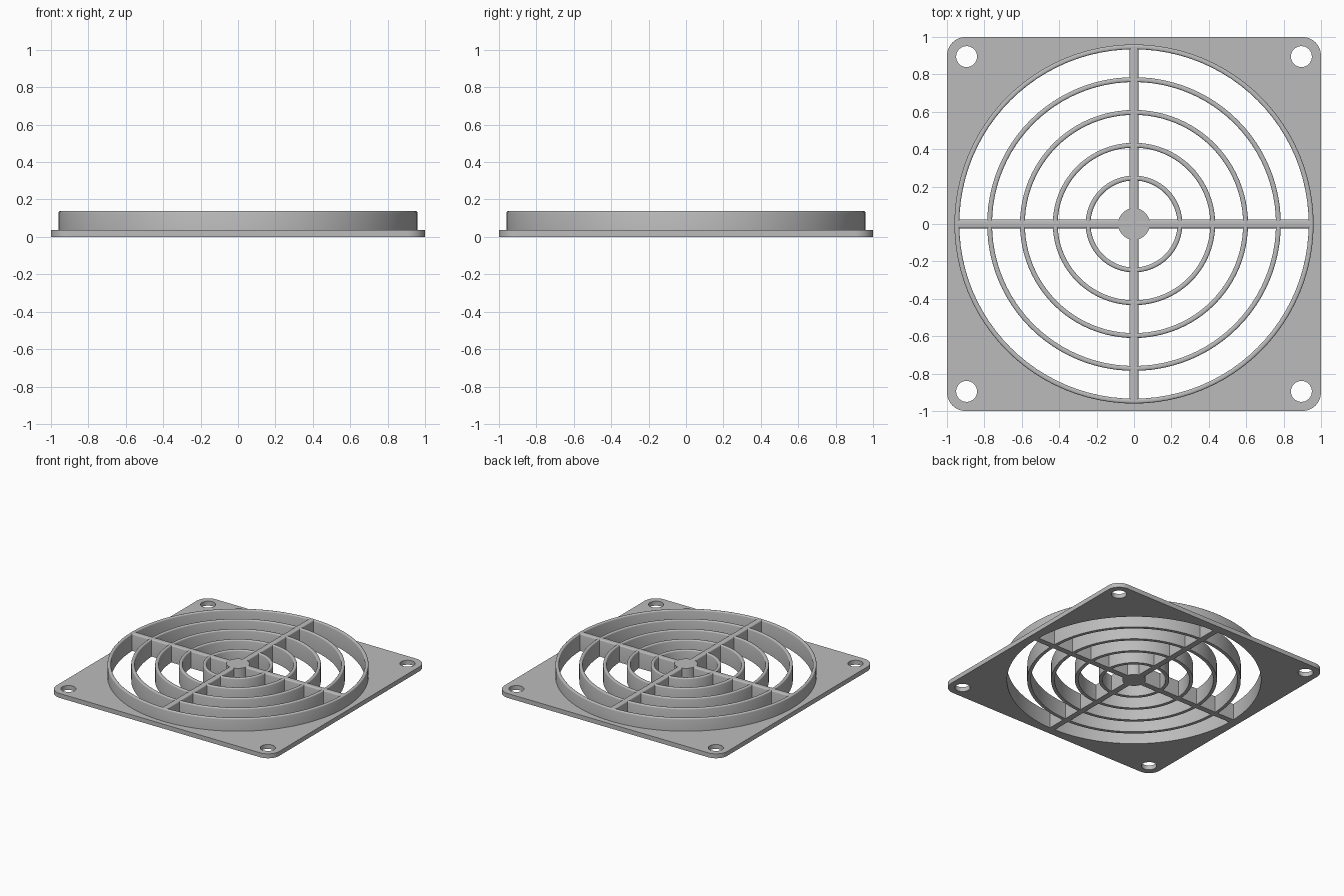
import bpy, bmesh, math
from mathutils import Vector

cube = bpy.data.objects.get("Cube")
if cube:
    bpy.data.objects.remove(cube, do_unlink=True)

HEIGHT = 0.138
PLATE = 0.036
WALL = 0.026
BEVEL = 0.009
SIDES = 96

grey = bpy.data.materials.new("plain_grey")
grey.use_nodes = True
colour = (0.5, 0.5, 0.5, 1)
grey.diffuse_color = colour
grey.node_tree.nodes["Principled BSDF"].inputs["Base Color"].default_value = colour


def finish(obj):
    """Apply the material and smooth the curved faces."""
    obj.data.materials.clear()
    obj.data.materials.append(grey)
    bpy.ops.object.select_all(action='DESELECT')
    obj.select_set(True)
    bpy.context.view_layer.objects.active = obj
    bpy.ops.object.shade_smooth_by_angle(angle=math.radians(35))


def mesh_object(name, bm):
    bmesh.ops.recalc_face_normals(bm, faces=bm.faces)
    mesh = bpy.data.meshes.new(name)
    bm.to_mesh(mesh)
    bm.free()
    obj = bpy.data.objects.new(name, mesh)
    bpy.context.collection.objects.link(obj)
    finish(obj)
    return obj


def arc(cx, cy, r, start, end, steps):
    """Points along an arc, angles in degrees."""
    angles = [math.radians(start + (end - start) * i / steps) for i in range(steps + 1)]
    return [(cx + r * math.cos(a), cy + r * math.sin(a)) for a in angles]


def rib_profile(width):
    """Upright section with a rounded top edge on both sides."""
    h = width / 2
    top = HEIGHT - BEVEL
    return ([(-h, 0), (h, 0)] + arc(h - BEVEL, top, BEVEL, 0, 90, 3)
            + arc(BEVEL - h, top, BEVEL, 90, 180, 3))


def ring(name, outer):
    bm = bmesh.new()
    mid = outer - WALL / 2
    face = bm.faces.new([bm.verts.new((mid + x, 0, z)) for x, z in rib_profile(WALL)])
    bmesh.ops.spin(bm, geom=[face] + face.edges[:] + face.verts[:], axis=(0, 0, 1),
                   cent=(0, 0, 0), angle=math.tau, steps=SIDES)
    # Drop the section caps and close the seam
    caps = [f for f in bm.faces if len(f.verts) > 4]
    bmesh.ops.delete(bm, geom=caps, context='FACES_ONLY')
    bmesh.ops.remove_doubles(bm, verts=bm.verts, dist=0.0001)
    return mesh_object(name, bm)


def spoke(name, turn):
    bm = bmesh.new()
    half = 0.947
    face = bm.faces.new([bm.verts.new((x, -half, z)) for x, z in rib_profile(0.046)])
    new = bmesh.ops.extrude_face_region(bm, geom=[face])["geom"]
    bmesh.ops.translate(bm, vec=Vector((0, 2 * half, 0)),
                        verts=[v for v in new if isinstance(v, bmesh.types.BMVert)])
    obj = mesh_object(name, bm)
    obj.rotation_euler.z = turn


# Square mounting plate with a large opening and four screw holes
outline = []
for i, (sx, sy) in enumerate([(1, 1), (-1, 1), (-1, -1), (1, -1)]):
    outline += arc(0.9 * sx, 0.9 * sy, 0.1, 90 * i, 90 * i + 90, 8)
loops = [outline, arc(0, 0, 0.96, 0, 360, SIDES)[:-1]]
for sx in (-1, 1):
    for sy in (-1, 1):
        loops.append(arc(0.895 * sx, 0.895 * sy, 0.056, 0, 360, 32)[:-1])
curve = bpy.data.curves.new("mounting_plate", 'CURVE')
curve.dimensions = '2D'
curve.fill_mode = 'BOTH'
curve.extrude = PLATE / 2
for loop in loops:
    spline = curve.splines.new('POLY')
    spline.points.add(len(loop) - 1)
    for point, (x, y) in zip(spline.points, loop):
        point.co = (x, y, 0, 1)
    spline.use_cyclic_u = True
plate = bpy.data.objects.new("mounting_plate", curve)
bpy.context.collection.objects.link(plate)
plate.location.z = PLATE / 2
bpy.ops.object.select_all(action='DESELECT')
plate.select_set(True)
bpy.context.view_layer.objects.active = plate
bpy.ops.object.convert(target='MESH')
plate = bpy.context.view_layer.objects.active
bm = bmesh.new()
bm.from_mesh(plate.data)
bmesh.ops.remove_doubles(bm, verts=bm.verts, dist=0.0001)
bmesh.ops.recalc_face_normals(bm, faces=bm.faces)
bm.to_mesh(plate.data)
bm.free()
finish(plate)

# Outer wall and evenly spaced guard rings
ring("outer_wall", 0.96)
for i in range(4):
    ring(f"guard_ring_{i + 1}", 0.785 - 0.1755 * i)

# Crossing spokes and centre hub
spoke("spoke_front_back", 0)
spoke("spoke_left_right", math.pi / 2)
bm = bmesh.new()
bmesh.ops.create_cone(bm, cap_ends=True, segments=48, radius1=0.085, radius2=0.085, depth=HEIGHT)
bmesh.ops.translate(bm, verts=bm.verts, vec=(0, 0, HEIGHT / 2))
mesh_object("centre_hub", bm)
